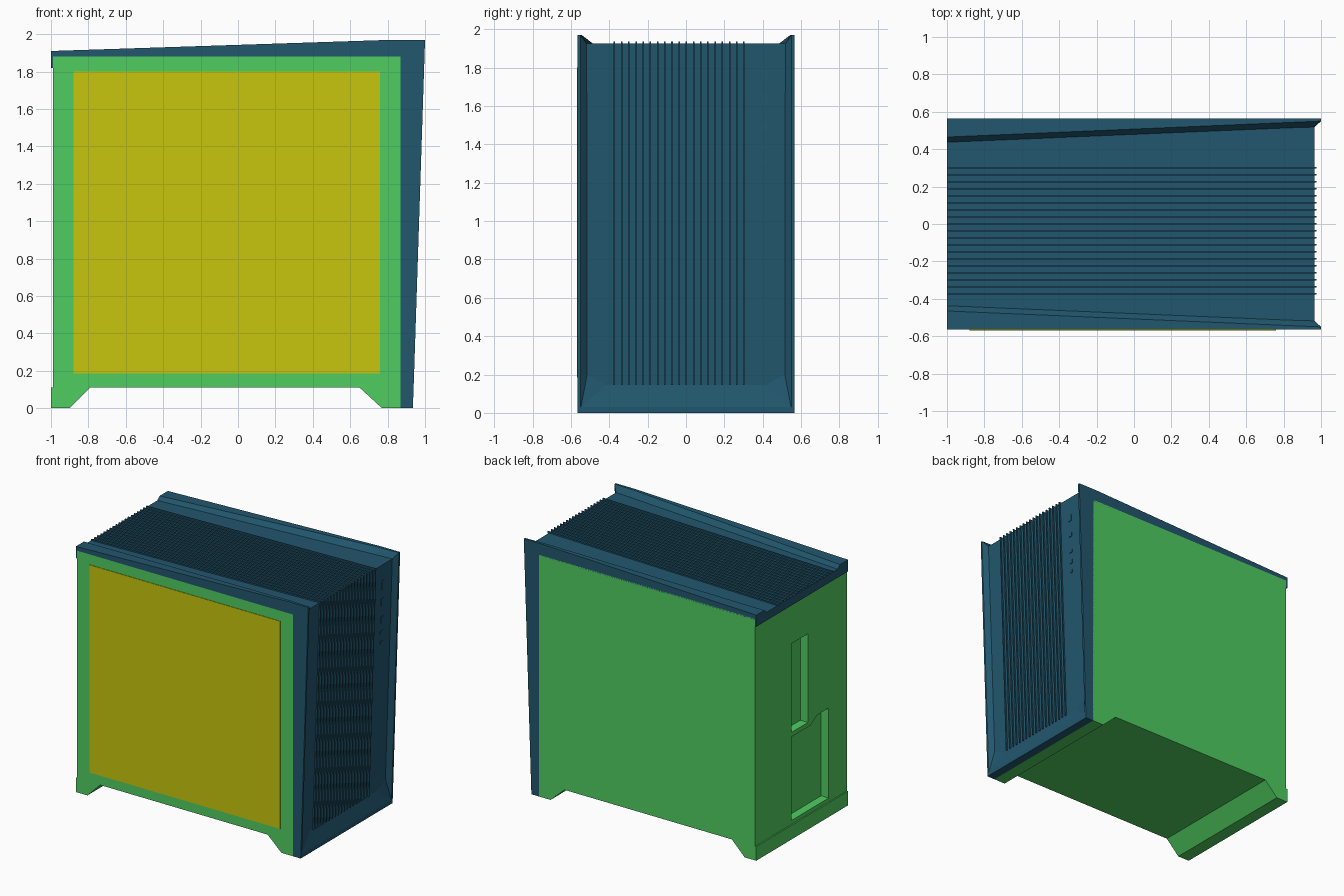
import bpy, bmesh

if "Cube" in bpy.data.objects:
    bpy.data.objects.remove(bpy.data.objects["Cube"], do_unlink=True)

W = 0.565  # half width of the case


def material(name, rgb):
    m = bpy.data.materials.new(name)
    m.use_nodes = True
    m.diffuse_color = (*rgb, 1)
    m.node_tree.nodes["Principled BSDF"].inputs["Base Color"].default_value = (*rgb, 1)
    return m


blue = material("dark blue", (0.016, 0.095, 0.155))
green = material("green", (0.08, 0.61, 0.12))
yellow = material("yellow", (0.58, 0.565, 0.004))


def finish(bm, name, mat):
    bmesh.ops.remove_doubles(bm, verts=bm.verts, dist=1e-5)
    bmesh.ops.recalc_face_normals(bm, faces=bm.faces)
    mesh = bpy.data.meshes.new(name)
    bm.to_mesh(mesh)
    bm.free()
    mesh.materials.append(mat)
    ob = bpy.data.objects.new(name, mesh)
    bpy.context.collection.objects.link(ob)
    return ob


def loft(name, rings, mat):
    """Skin a list of closed rings and cap both ends."""
    bm = bmesh.new()
    vs = [[bm.verts.new(p) for p in r] for r in rings]
    n = len(vs[0])
    for a, b in zip(vs, vs[1:]):
        for i in range(n):
            j = (i + 1) % n
            bm.faces.new((a[i], a[j], b[j], b[i]))
    bm.faces.new(vs[0])
    bm.faces.new(vs[-1])
    return finish(bm, name, mat)


def prism_y(name, xz, y0, y1, mat):
    return loft(name, [[(x, y, z) for x, z in xz] for y in (y0, y1)], mat)


def prism_x(name, yz, x0, x1, mat):
    return loft(name, [[(x, y, z) for y, z in yz] for x in (x0, x1)], mat)


def box(name, x0, x1, y0, y1, z0, z1, mat):
    return prism_y(name, [(x0, z0), (x1, z0), (x1, z1), (x0, z1)], y0, y1, mat)


# Main body with rear pockets
body = box("case_body", -0.99, 0.868, -W, W, 0.11, 1.88, green)
pockets = {
    "board_pocket": [(0.12, 0.825), (-0.085, 0.825), (-0.085, 1.515), (0.12, 1.515)],
    "power_pocket": [(0.12, 0.14), (-0.34, 0.14), (-0.34, 0.84),
                     (-0.2, 0.84), (-0.11, 0.79), (0.12, 0.79)],
}
for name, outline in pockets.items():
    cutter = prism_x(name, outline, -1.1, -0.925, green)
    cutter.hide_render = True
    mod = body.modifiers.new(name, 'BOOLEAN')
    mod.operation = 'DIFFERENCE'
    mod.solver = 'EXACT'
    mod.object = cutter
    bpy.context.view_layer.objects.active = body
    bpy.ops.object.modifier_apply(modifier=name)
    bpy.data.objects.remove(cutter, do_unlink=True)

# Feet spanning the full depth
prism_y("rear_foot", [(-1, 0), (-0.9, 0), (-0.79, 0.11), (-1, 0.11)], -W, W, green)
prism_y("front_foot", [(0.77, 0), (0.868, 0), (0.868, 0.11), (0.65, 0.11)], -W, W, green)

# Side window
box("side_window", -0.88, 0.76, -W - 0.004, -W + 0.002, 0.185, 1.80, yellow)


# Folded shell: channel section swept over the top and down the front
def station(under, ridge, floor, yr, yf, crease=None, yc=0.415):
    half = [(W, under), (W, ridge), (yr, ridge), (yf, floor), (yc, crease or floor)]
    left = [(p[0], y, p[1]) for y, p in half]
    right = [(x, -y, z) for x, y, z in reversed(left)]
    return left + right


loft("top_and_front_shell", [
    station((-1, 1.87), (-1, 1.91), (-1, 1.885), 0.465, 0.437),
    station((0.83, 1.87), (0.83, 1.97), (0.83, 1.922), 0.543, 0.514),
    station((0.866, 1.87), (1, 1.97), (0.965, 1.925), 0.55, 0.518),
    station((0.866, 0.2), (0.942, 0.2), (0.908, 0.2), 0.55, 0.515, (0.906, 0.145)),
    station((0.866, 0.03), (0.936, 0.03), (0.936, 0.03), 0.55, 0.548, yc=0.546),
    station((0.866, 0), (0.935, 0), (0.935, 0), 0.55, 0.548, yc=0.546),
], blue)
box("rear_lip", -1, -0.988, -W, W, 1.82, 1.875, blue)

# Thin fins running over the top and down the front
fin = [(-1, 1.895), (0.976, 1.936), (0.917, 0.145),
       (0.90, 0.145), (0.955, 1.915), (-1, 1.878)]
for i in range(19):
    y = -0.373 + i * 0.0375
    prism_y(f"fin_{i + 1}", fin, y - 0.004, y + 0.004, blue)

# Front buttons and ports: centre height and half height
for i, (z, h) in enumerate([(1.765, 0.035), (1.63, 0.03), (1.49, 0.025),
                            (1.39, 0.015), (1.31, 0.012)]):
    x = 0.9015 + z * 0.033
    hw = min(h, 0.015)
    box(f"front_port_{i + 1}", x - 0.01, x + 0.004, 0.41 - hw, 0.41 + hw, z - h, z + h, blue)
